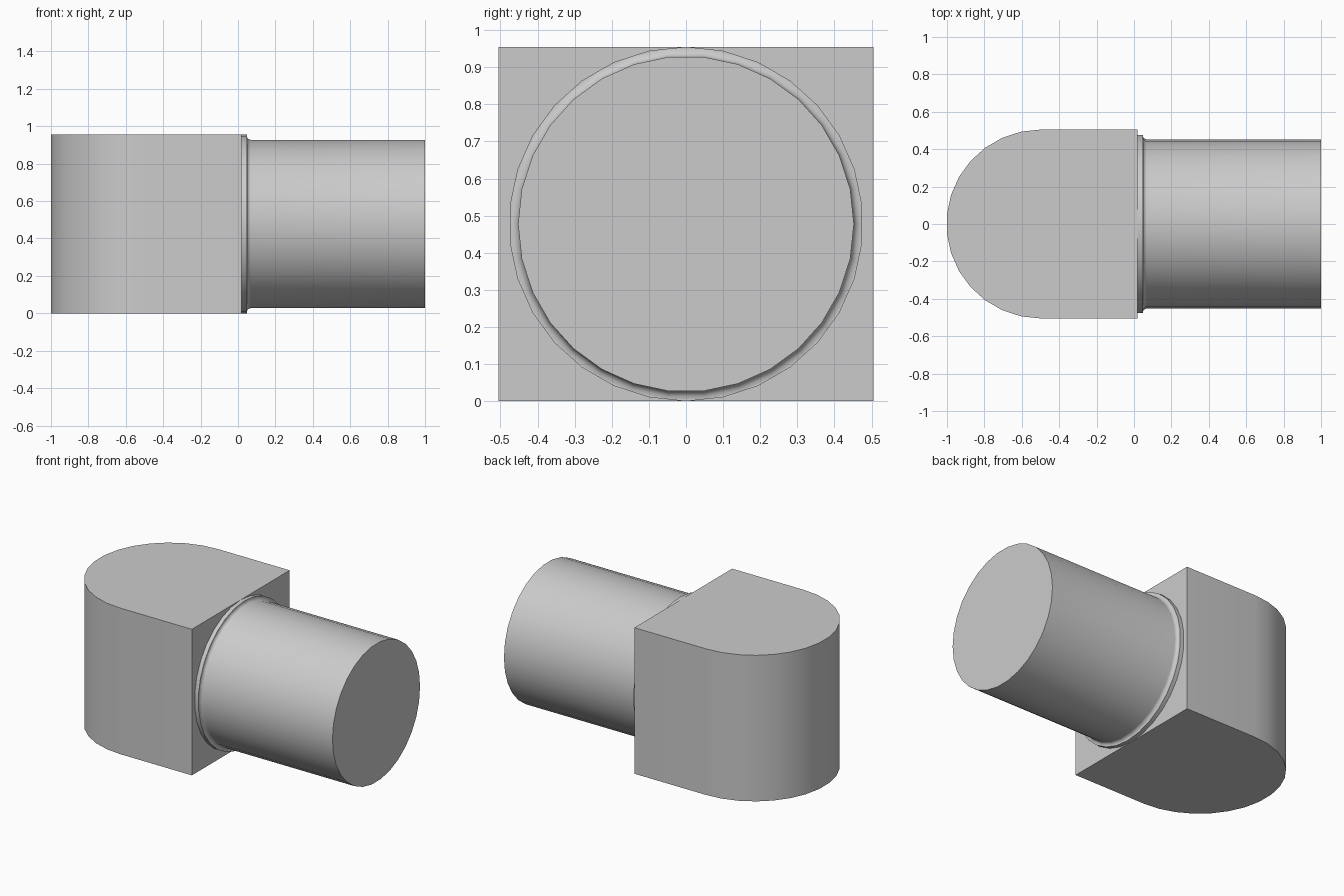
import bpy, bmesh, math

cube = bpy.data.objects.get("Cube")
if cube:
    bpy.data.objects.remove(cube, do_unlink=True)

grey = bpy.data.materials.new("plain grey")
grey.use_nodes = True
COLOUR = (0.6, 0.6, 0.6, 1)
grey.diffuse_color = COLOUR
grey.node_tree.nodes["Principled BSDF"].inputs["Base Color"].default_value = COLOUR

HEIGHT = 0.955
AXIS_Z = HEIGHT / 2
SIDES = 30
STEP = 2 * math.pi / SIDES


def finish(bm, name):
    bmesh.ops.recalc_face_normals(bm, faces=bm.faces)
    mesh = bpy.data.meshes.new(name)
    bm.to_mesh(mesh)
    bm.free()
    mesh.materials.append(grey)
    obj = bpy.data.objects.new(name, mesh)
    bpy.context.collection.objects.link(obj)
    bpy.ops.object.select_all(action="DESELECT")
    obj.select_set(True)
    bpy.context.view_layer.objects.active = obj
    bpy.ops.object.shade_smooth_by_angle(angle=math.radians(30))
    return obj


def lathe_x(name, profile, phase):
    """Revolve (x, radius) points about the pipe axis and cap both ends."""
    bm = bmesh.new()
    rings = []
    for x, r in profile:
        angles = [phase + i * STEP for i in range(SIDES)]
        rings.append([bm.verts.new((x, r * math.cos(a), AXIS_Z + r * math.sin(a)))
                      for a in angles])
    for a, b in zip(rings, rings[1:]):
        for i in range(SIDES):
            j = (i + 1) % SIDES
            bm.faces.new((a[i], a[j], b[j], b[i]))
    bm.faces.new(rings[0])
    bm.faces.new(rings[-1])
    return finish(bm, name)


# Body: block with a half-round end, extruded upwards
R = 0.505
FACE_X = 0.02
centre_x = -1 + R * math.cos(STEP / 2)
outline = [(FACE_X, -R), (FACE_X, R)]
for i in range(SIDES // 2 + 1):
    a = math.pi / 2 + i * STEP
    outline.append((centre_x + R * math.cos(a), R * math.sin(a)))
bm = bmesh.new()
base = bm.faces.new([bm.verts.new((x, y, 0)) for x, y in outline])
top = bmesh.ops.extrude_face_region(bm, geom=[base], use_keep_orig=True)
bmesh.ops.translate(bm, vec=(0, 0, HEIGHT),
                    verts=[v for v in top["geom"] if isinstance(v, bmesh.types.BMVert)])
finish(bm, "body")

# Collar: thin disc against the flat face of the body
lathe_x("collar", [(FACE_X, AXIS_Z), (0.047, AXIS_Z)], STEP / 2)

# Pipe: straight cylinder with a small concave fillet at its root
PIPE_R, FILLET = 0.4525, 0.022
fillet = []
for i in range(6):
    a = i * math.pi / 10
    fillet.append((0.047 + FILLET * (1 - math.cos(a)),
                   PIPE_R + FILLET * (1 - math.sin(a))))
lathe_x("pipe", fillet + [(1, PIPE_R)], 0)
